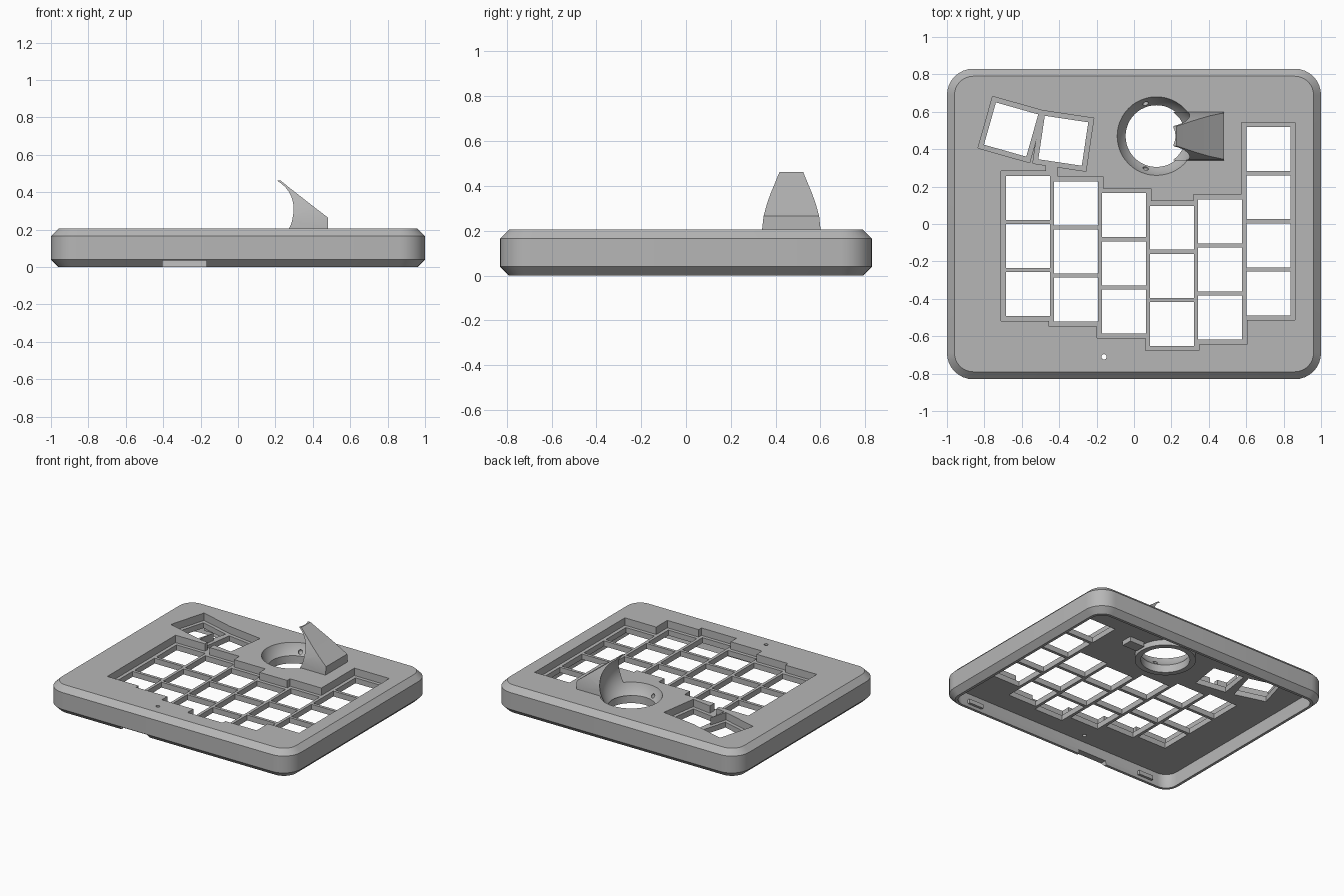
import bpy, bmesh, math
from mathutils import Matrix, Vector

old = bpy.data.objects.get("Cube")
if old:
    bpy.data.objects.remove(old, do_unlink=True)

grey = bpy.data.materials.new("plain_grey")
grey.use_nodes = True
grey.diffuse_color = (0.47, 0.47, 0.47, 1)
grey.node_tree.nodes["Principled BSDF"].inputs["Base Color"].default_value = (0.47, 0.47, 0.47, 1)


def finish(name, bm):
    bmesh.ops.recalc_face_normals(bm, faces=bm.faces)
    mesh = bpy.data.meshes.new(name)
    bm.to_mesh(mesh)
    bm.free()
    ob = bpy.data.objects.new(name, mesh)
    mesh.materials.append(grey)
    bpy.context.collection.objects.link(ob)
    return ob


def box(name, x, y, z0, z1, sx, sy, angle=0):
    bm = bmesh.new()
    m = (Matrix.Translation((x, y, (z0 + z1) / 2)) @ Matrix.Rotation(math.radians(angle), 4, 'Z')
         @ Matrix.Diagonal((sx, sy, z1 - z0, 1)))
    bmesh.ops.create_cube(bm, size=1, matrix=m)
    return finish(name, bm)


def cylinder(name, x, y, z0, z1, r, sides=48):
    bm = bmesh.new()
    bmesh.ops.create_cone(bm, cap_ends=True, segments=sides, radius1=r, radius2=r, depth=z1 - z0,
                          matrix=Matrix.Translation((x, y, (z0 + z1) / 2)))
    return finish(name, bm)


def sphere(name, centre, r, u=48, v=24):
    bm = bmesh.new()
    bmesh.ops.create_uvsphere(bm, u_segments=u, v_segments=v, radius=r,
                              matrix=Matrix.Translation(centre))
    return finish(name, bm)


def cut(target, cutter):
    mod = target.modifiers.new("cut", 'BOOLEAN')
    mod.operation = 'DIFFERENCE'
    mod.solver = 'EXACT'
    mod.object = cutter
    with bpy.context.temp_override(object=target, active_object=target, selected_objects=[target]):
        bpy.ops.object.modifier_apply(modifier=mod.name)
    bpy.data.objects.remove(cutter, do_unlink=True)


def loft(name, rings):
    bm = bmesh.new()
    loops = [[bm.verts.new(p) for p in ring] for ring in rings]
    n = len(loops[0])
    for a, b in zip(loops, loops[1:]):
        for i in range(n):
            j = (i + 1) % n
            bm.faces.new((a[i], a[j], b[j], b[i]))
    bm.faces.new(loops[0])
    bm.faces.new(loops[-1])
    return finish(name, bm)


def rounded_ring(z, inset, hx=1.0, hy=0.83, radius=0.14, steps=8):
    points = []
    for k, (sx, sy) in enumerate(((1, 1), (-1, 1), (-1, -1), (1, -1))):
        for i in range(steps + 1):
            a = (k + i / steps) * math.pi / 2
            r = radius - inset
            points.append((sx * (hx - radius) + r * math.cos(a),
                           sy * (hy - radius) + r * math.sin(a), z))
    return points


TOP, FLOOR, CEILING = 0.205, 0.15, 0.11

# Hollow case with chamfered rims, open underneath
case = loft("case", [rounded_ring(z, inset) for z, inset in (
    (CEILING, 0.05), (0.04, 0.05), (0, 0.06), (0, 0.04), (0.04, 0),
    (0.165, 0), (TOP, 0.04))])

# Key positions: columns of keys, then two turned thumb keys
PITCH = 0.257
columns = ((0.14, 3), (0.11, 3), (0.047, 3), (-0.02, 3), (0.013, 3), (0.4, 4))
keys = [(-0.567 + c * PITCH, y - r * PITCH, 0)
        for c, (y, count) in enumerate(columns) for r in range(count)]
keys += [(-0.657, 0.505, -15.8), (-0.378, 0.445, -8.5)]

# Sunken wells, the channel joining them, and key openings
for x, y, a in keys:
    cut(case, box("well_cutter", x, y, FLOOR, 0.3, 0.287, 0.287, a))
cut(case, box("channel_cutter", -0.44, 0.31, FLOOR, 0.3, 0.06, 0.12))
for x, y, a in keys:
    cut(case, box("key_cutter", x, y, 0.05, 0.3, 0.235, 0.235, a))

# Cable notch in the front rim and small reset hole
cut(case, box("notch_cutter", -0.285, -0.8, -0.05, 0.035, 0.235, 0.2))
cut(case, cylinder("reset_cutter", -0.16, -0.71, 0.05, 0.3, 0.014, 16))

# Round ball cup with a collar underneath
BX, BY, BZ = 0.12, 0.47, 0.275
collar = cylinder("ball_collar", BX, BY, 0.07, 0.14, 0.205)
for part in (case, collar):
    cut(part, sphere("ball_cutter", (BX, BY, BZ), 0.222))
    cut(part, cylinder("bore_cutter", BX, BY, 0.02, 0.2, 0.165))
    for s in (-1, 1):
        cut(part, sphere("bearing_cutter", (BX - 0.06, BY + s * 0.18, 0.145), 0.018, 12, 8))

# Tapering fin that curls over the ball
fin_rings = []
for z, outer, half in ((0.13, 0.48, 0.13), (0.21, 0.48, 0.13), (0.265, 0.48, 0.124),
                       (0.32, 0.408, 0.109), (0.37, 0.344, 0.091), (0.42, 0.28, 0.07),
                       (0.462, 0.228, 0.053)):
    fin_rings.append([(0.21, BY - half, z), (outer, BY - half, z),
                      (outer, BY + half, z), (0.21, BY + half, z)])
fin = loft("ball_fin", fin_rings)
cut(fin, sphere("fin_cutter", (BX, BY, BZ), 0.213))
bracket = box("fin_bracket", 0.4, BY, 0.075, 0.14, 0.12, 0.08)

# Snap tabs inside the front and back walls
parts = [case, collar, fin, bracket]
for side, y in (("front", -0.772), ("back", 0.772)):
    for hand, x in (("right", -0.745), ("left", 0.745)):
        parts.append(box(side + "_" + hand + "_tab", x, y, 0.03, 0.06, 0.12, 0.025))

for ob in parts:
    bpy.ops.object.select_all(action='DESELECT')
    ob.select_set(True)
    bpy.context.view_layer.objects.active = ob
    bpy.ops.object.shade_smooth_by_angle(angle=math.radians(30))
